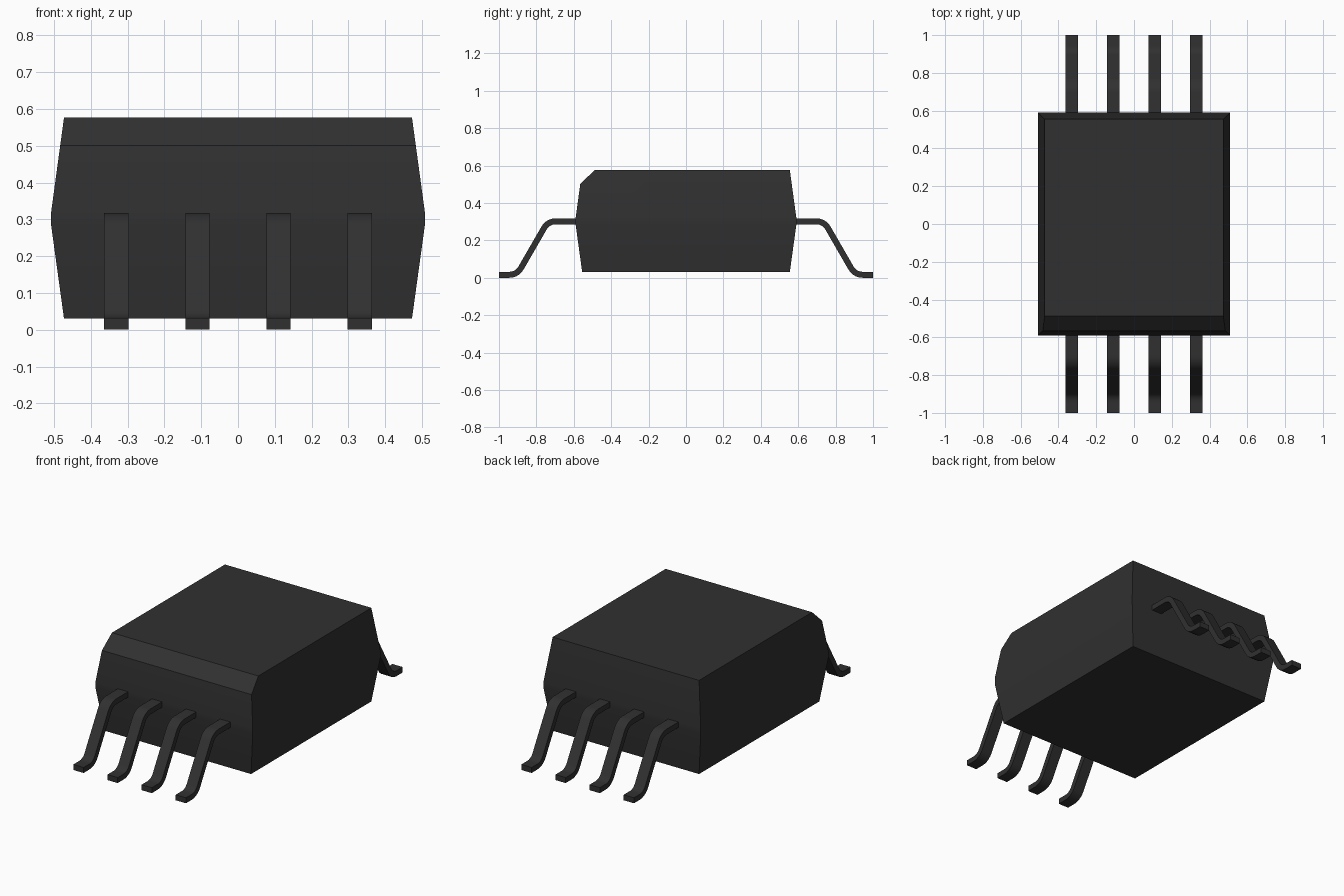
import bpy, bmesh, math
from mathutils import Vector

cube = bpy.data.objects.get("Cube")
if cube:
    bpy.data.objects.remove(cube, do_unlink=True)

black = bpy.data.materials.new("black_plastic")
black.use_nodes = True
COLOUR = (0.03, 0.03, 0.03, 1)
black.diffuse_color = COLOUR
black.node_tree.nodes["Principled BSDF"].inputs["Base Color"].default_value = COLOUR


def finish(name, bm):
    """Turn a bmesh into a smooth-by-angle object."""
    bmesh.ops.recalc_face_normals(bm, faces=bm.faces[:])
    mesh = bpy.data.meshes.new(name)
    bm.to_mesh(mesh)
    bm.free()
    mesh.materials.append(black)
    obj = bpy.data.objects.new(name, mesh)
    bpy.context.collection.objects.link(obj)
    bpy.ops.object.select_all(action='DESELECT')
    obj.select_set(True)
    bpy.context.view_layer.objects.active = obj
    bpy.ops.object.shade_smooth_by_angle(angle=math.radians(30))
    return obj


def loft(bm, rings):
    """Skin a list of four-cornered rings and cap both ends."""
    loops = [[bm.verts.new(p) for p in ring] for ring in rings]
    for a, b in zip(loops, loops[1:]):
        for i in range(4):
            j = (i + 1) % 4
            bm.faces.new((a[i], a[j], b[j], b[i]))
    bm.faces.new(loops[0])
    bm.faces.new(loops[-1])


# Body: tapered above and below a narrow middle band
levels = [(0.03, 0.473, 0.555), (0.284, 0.508, 0.59),
          (0.32, 0.508, 0.59), (0.577, 0.473, 0.555)]
bm = bmesh.new()
loft(bm, [[(-x, -y, z), (x, -y, z), (x, y, z), (-x, y, z)] for z, x, y in levels])

# Chamfer along the front top edge
a, b = Vector((0, -0.566, 0.5)), Vector((0, -0.488, 0.577))
normal = (b - a).cross(Vector((1, 0, 0)))
if normal.z < 0:
    normal.negate()
cut = bmesh.ops.bisect_plane(bm, geom=bm.verts[:] + bm.edges[:] + bm.faces[:],
                             plane_co=a, plane_no=normal, clear_outer=True)
bmesh.ops.holes_fill(bm, edges=[e for e in bm.edges if e.is_boundary], sides=0)
finish("body", bm)

# Pins: gull-wing strips with rounded bends
THICK, WIDTH, RADIUS, SLOPE, STEPS = 0.032, 0.066, 0.07, math.radians(60), 5
TOP_Z, FOOT_Z, BEND_Y = 0.302, THICK / 2, 0.738
foot_y = BEND_Y + (TOP_Z - FOOT_Z) / math.tan(SLOPE)
tangent = RADIUS * math.tan(SLOPE / 2)


def pin_path():
    """Centreline points as (y, z, downward angle)."""
    path = [(0.57, TOP_Z, 0)]
    for i in range(STEPS + 1):
        t = SLOPE * i / STEPS
        path.append((BEND_Y - tangent + RADIUS * math.sin(t),
                     TOP_Z - RADIUS * (1 - math.cos(t)), t))
    for i in range(STEPS + 1):
        t = SLOPE * (1 - i / STEPS)
        path.append((foot_y + tangent - RADIUS * math.sin(t),
                     FOOT_Z + RADIUS * (1 - math.cos(t)), t))
    return path + [(1.0, FOOT_Z, 0)]


def pin(name, x, side):
    bm = bmesh.new()
    rings = []
    for y, z, t in pin_path():
        dy, dz = math.sin(t) * THICK / 2, math.cos(t) * THICK / 2
        l, r = x - WIDTH / 2, x + WIDTH / 2
        rings.append([(l, side * (y - dy), z - dz), (r, side * (y - dy), z - dz),
                      (r, side * (y + dy), z + dz), (l, side * (y + dy), z + dz)])
    loft(bm, rings)
    finish(name, bm)


for side, label in ((-1, "front"), (1, "back")):
    for i in range(4):
        pin(f"{label}_pin_{i + 1}", (i - 1.5) * 0.2205, side)
